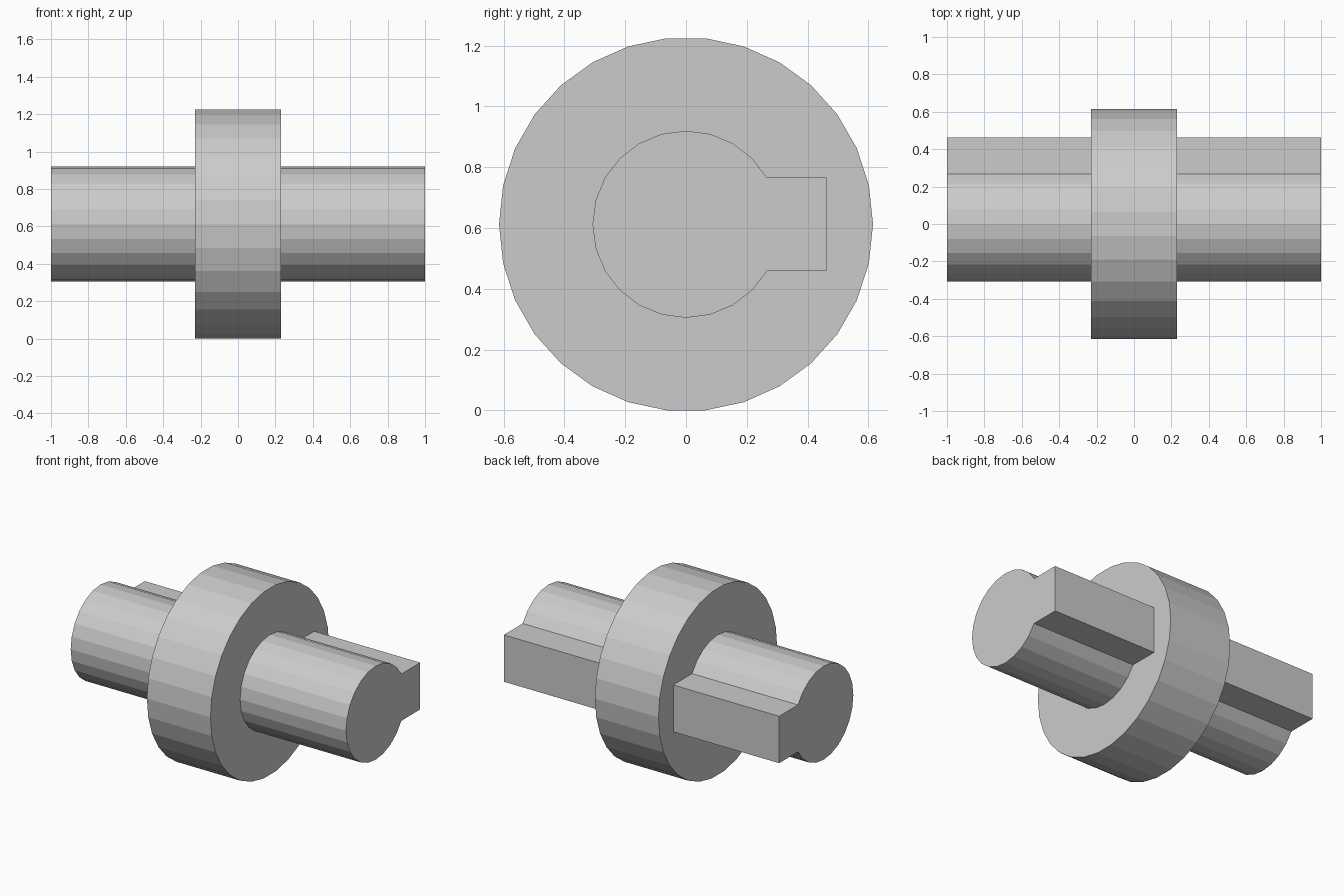
import bpy
import bmesh
from math import cos, sin, radians

cube = bpy.data.objects.get("Cube")
if cube:
    bpy.data.objects.remove(cube, do_unlink=True)

UNIT = 1 / 13
COLLAR_R = 8 * UNIT
AXIS_Z = COLLAR_R * cos(radians(6))   # collar rests on a flat facet

grey = bpy.data.materials.new("plain grey")
grey.use_nodes = True
colour = (0.6, 0.6, 0.6, 1)
grey.diffuse_color = colour
grey.node_tree.nodes["Principled BSDF"].inputs["Base Color"].default_value = colour


def arc(radius, start, end, step):
    """Points (y, z) on a circle about the shaft axis, angles in degrees from +y."""
    return [(radius * cos(radians(a)), radius * sin(radians(a)))
            for a in range(start, end + 1, step)]


def extrude_x(name, profile, half_length):
    """Solid with a (y, z) profile, extruded symmetrically along x."""
    bm = bmesh.new()
    face = bm.faces.new([bm.verts.new((-half_length, y, z)) for y, z in profile])
    new = bmesh.ops.extrude_face_region(bm, geom=[face], use_keep_orig=True)["geom"]
    bmesh.ops.translate(bm, vec=(2 * half_length, 0, 0),
                        verts=[v for v in new if isinstance(v, bmesh.types.BMVert)])
    bmesh.ops.recalc_face_normals(bm, faces=bm.faces)
    mesh = bpy.data.meshes.new(name)
    bm.to_mesh(mesh)
    bm.free()
    mesh.materials.append(grey)
    obj = bpy.data.objects.new(name, mesh)
    obj.location.z = AXIS_Z
    bpy.context.collection.objects.link(obj)


# Round shaft with a square key running along its back
shaft = arc(4 * UNIT, 30, 330, 15)
key = [(6 * UNIT, -2 * UNIT), (6 * UNIT, 2 * UNIT)]
extrude_x("keyed_shaft", shaft + key, 1)

# Wide collar around the middle
extrude_x("collar", arc(COLLAR_R, 0, 348, 12), 3 * UNIT)
